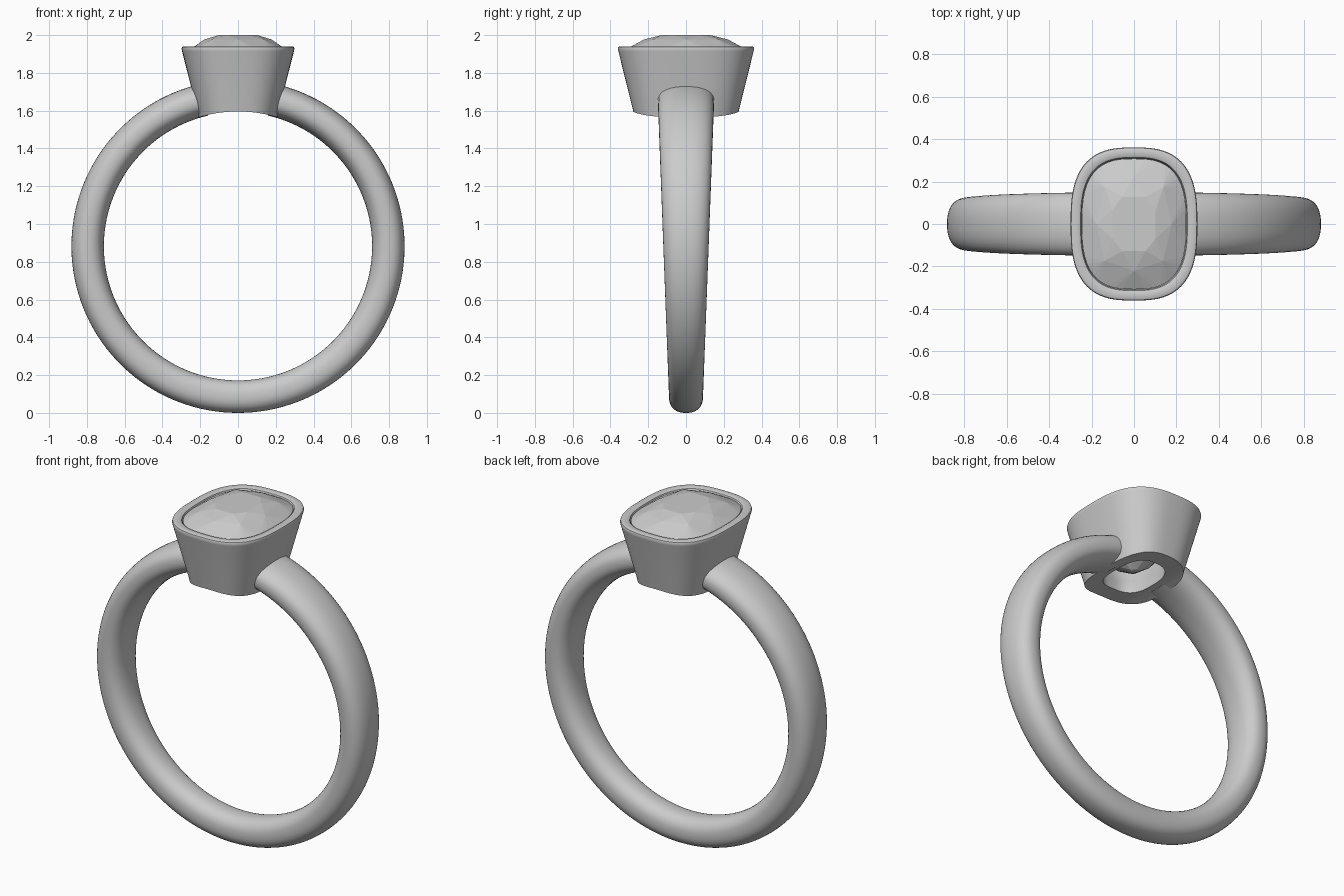
import bpy, bmesh
from math import sin, cos, pi, radians, copysign

if "Cube" in bpy.data.objects:
    bpy.data.objects.remove(bpy.data.objects["Cube"])


def superellipse(t, a, b, n):
    c, s = cos(t), sin(t)
    return (a * copysign(abs(c) ** (2 / n), c), b * copysign(abs(s) ** (2 / n), s))


def make_object(name, bm, smooth=None):
    bmesh.ops.recalc_face_normals(bm, faces=bm.faces)
    me = bpy.data.meshes.new(name)
    bm.to_mesh(me)
    bm.free()
    ob = bpy.data.objects.new(name, me)
    bpy.context.collection.objects.link(ob)
    if smooth:
        bpy.ops.object.select_all(action='DESELECT')
        ob.select_set(True)
        bpy.context.view_layer.objects.active = ob
        bpy.ops.object.shade_smooth_by_angle(angle=radians(smooth))
    return ob


def skin(bm, rings, closed):
    loops = [[bm.verts.new(p) for p in r] for r in rings]
    pairs = list(zip(loops, loops[1:])) + ([(loops[-1], loops[0])] if closed else [])
    for r, s in pairs:
        for i in range(len(r)):
            j = (i + 1) % len(r)
            bm.faces.new((r[i], r[j], s[j], s[i]))
    if not closed:
        bm.faces.new(loops[0])
        bm.faces.new(loops[-1])


# Shank: open band, widening towards the setting
CZ, OUTER, INNER = 0.882, 0.882, 0.710
MID, HALF = (OUTER + INNER) / 2, (OUTER - INNER) / 2
GAP = 0.225
rings = []
for i in range(129):
    a = GAP + (2 * pi - 2 * GAP) * i / 128
    width = 0.120 + 0.030 * cos(a)
    ring = []
    for k in range(40):
        r, y = superellipse(2 * pi * k / 40, HALF, width, 2.35)
        ring.append(((MID + r) * sin(a), y, CZ + (MID + r) * cos(a)))
    rings.append(ring)
bm = bmesh.new()
skin(bm, rings, False)
make_object("shank", bm, 40)

# Bezel: tapered cushion cup (half x, half y, z), open at top and bottom
profile = [(0.196, 0.262, 1.50), (0.217, 0.280, 1.60), (0.296, 0.358, 1.915),
           (0.299, 0.361, 1.928), (0.296, 0.358, 1.937), (0.288, 0.350, 1.941),
           (0.262, 0.324, 1.941), (0.252, 0.314, 1.936), (0.247, 0.309, 1.925),
           (0.247, 0.309, 1.86), (0.135, 0.185, 1.66), (0.120, 0.165, 1.50)]
rings = []
for a, b, z in profile:
    rings.append([(*superellipse(2 * pi * k / 96, a, b, 2.8), z) for k in range(96)])
bm = bmesh.new()
skin(bm, rings, True)
bezel = make_object("bezel", bm)

# Finger hole trims the underside of the bezel
rings = [[(INNER * cos(2 * pi * k / 128), y, CZ + 0.004 + INNER * sin(2 * pi * k / 128))
          for k in range(128)] for y in (-0.6, 0.6)]
bm = bmesh.new()
skin(bm, rings, False)
cutter = make_object("finger_hole_cutter", bm)
mod = bezel.modifiers.new("finger_hole", 'BOOLEAN')
mod.operation, mod.object, mod.solver = 'DIFFERENCE', cutter, 'EXACT'
bpy.ops.object.select_all(action='DESELECT')
bezel.select_set(True)
bpy.context.view_layer.objects.active = bezel
bpy.ops.object.modifier_apply(modifier=mod.name)
bpy.ops.object.shade_smooth_by_angle(angle=radians(35))
bpy.data.objects.remove(cutter)

# Gemstone: faceted cushion as a convex hull of (scale, z, points, turn)
tiers = [(0.44, 2.000, 8, 0.5), (0.72, 1.977, 8, 0.0), (1.0, 1.930, 48, 0.0),
         (1.0, 1.915, 48, 0.0), (0.74, 1.78, 8, 0.5), (0.42, 1.68, 8, 0.0),
         (0.08, 1.625, 4, 0.0)]
bm = bmesh.new()
for s, z, count, turn in tiers:
    for k in range(count):
        x, y = superellipse(2 * pi * (k + turn) / count, 0.246 * s, 0.308 * s, 2.8)
        bm.verts.new((x, y, z))
hull = bmesh.ops.convex_hull(bm, input=bm.verts)
bmesh.ops.delete(bm, geom=[v for v in bm.verts if not v.link_faces], context='VERTS')
make_object("gemstone", bm)
